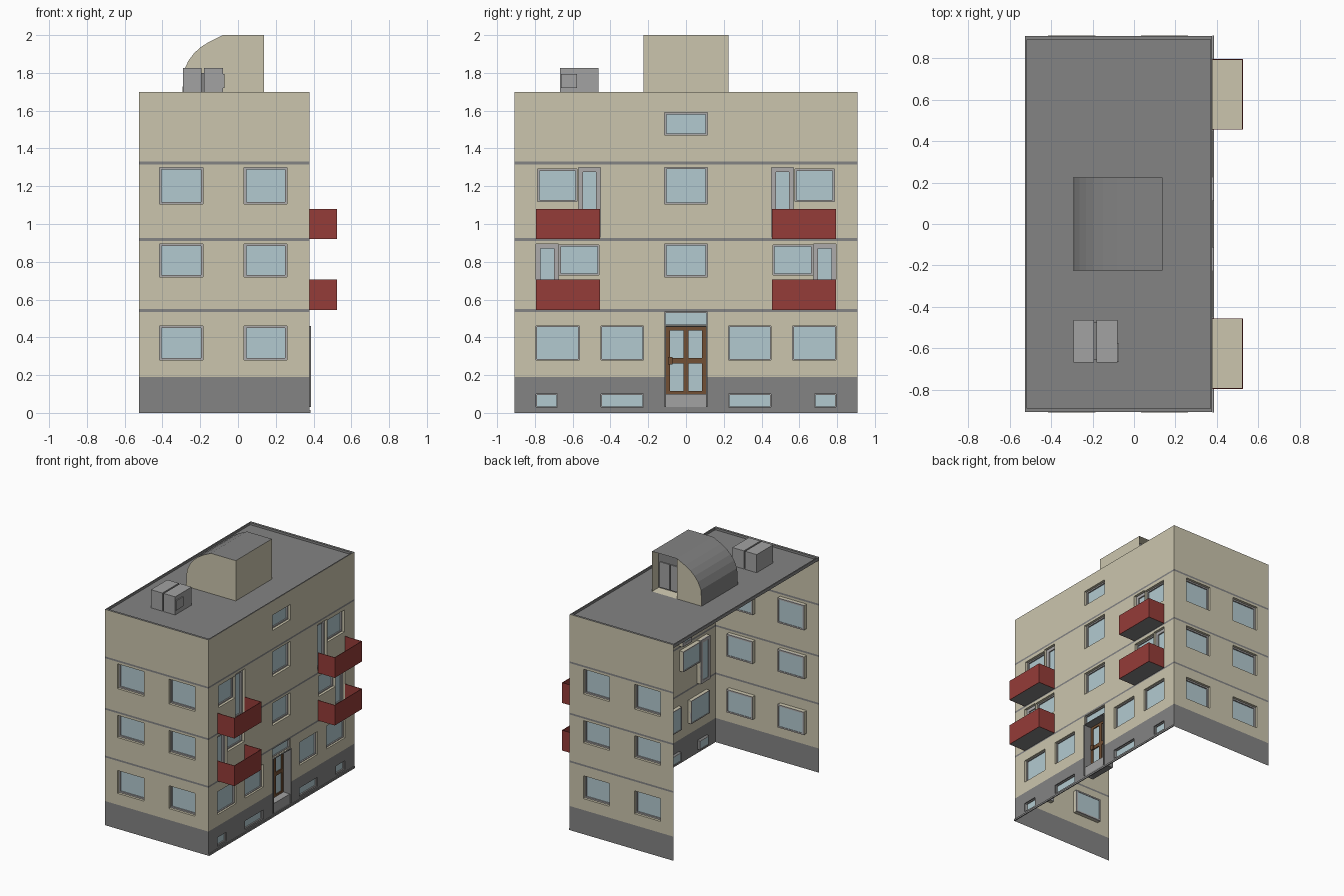
import bpy, bmesh
from math import pi
from mathutils import Matrix

if "Cube" in bpy.data.objects:
    bpy.data.objects.remove(bpy.data.objects["Cube"])

XB, XF, Y, ZT, ZR = -0.525, 0.378, 0.908, 1.70, 1.683


def material(name, r, g, b):
    m = bpy.data.materials.new(name)
    m.diffuse_color = (r, g, b, 1)
    m.use_nodes = True
    m.node_tree.nodes["Principled BSDF"].inputs["Base Color"].default_value = m.diffuse_color
    return m


BEIGE = material("beige_plaster", 0.60, 0.56, 0.42)
GREY = material("dark_grey", 0.23, 0.23, 0.23)
LIGHT = material("light_grey", 0.36, 0.36, 0.36)
FRAME = material("frame_grey", 0.42, 0.41, 0.41)
GLASS = material("pale_glass", 0.45, 0.59, 0.63)
RED = material("balcony_red", 0.30, 0.045, 0.04)
BROWN = material("brown_wood", 0.17, 0.08, 0.035)


def finish(name, bm, mats, matrix=Matrix()):
    me = bpy.data.meshes.new(name)
    bm.to_mesh(me)
    bm.free()
    for m in mats:
        me.materials.append(m)
    ob = bpy.data.objects.new(name, me)
    ob.matrix_world = matrix
    bpy.context.collection.objects.link(ob)
    return ob


def add_box(bm, x0, x1, y0, y1, z0, z1):
    mat = Matrix.Translation(((x0 + x1) / 2, (y0 + y1) / 2, (z0 + z1) / 2)) \
        @ Matrix.Diagonal((x1 - x0, y1 - y0, z1 - z0, 1))
    bmesh.ops.create_cube(bm, size=1, matrix=mat)


def boxes(name, mat, items, matrix=Matrix()):
    bm = bmesh.new()
    for b in items:
        add_box(bm, *b)
    return finish(name, bm, [mat], matrix)


def quad(bm, pts, mi=0):
    bm.faces.new([bm.verts.new(p) for p in pts]).material_index = mi


GREY_ZONES = [(0, 0.19), (0.535, 0.549), (0.911, 0.925), (1.316, 1.33)]


# Wall sheet in local space: x along wall, y depth inward, z up.
# Openings are (u0, u1, z0, z1, frame width, recess depth); frame 0 = no window
def wall(name, u0, u1, openings, matrix):
    us = sorted({u0, u1} | {v for o in openings for v in o[:2]})
    zs = sorted({ZT} | {v for g in GREY_ZONES for v in g} | {v for o in openings for v in o[2:4]})
    bm = bmesh.new()
    for a, b in zip(us, us[1:]):
        for c, d in zip(zs, zs[1:]):
            u, z = (a + b) / 2, (c + d) / 2
            if any(o[0] < u < o[1] and o[2] < z < o[3] for o in openings):
                continue
            grey = any(g[0] < z < g[1] for g in GREY_ZONES)
            quad(bm, [(a, 0, c), (b, 0, c), (b, 0, d), (a, 0, d)], int(grey))
    bmesh.ops.remove_doubles(bm, verts=bm.verts[:], dist=1e-5)
    bmesh.ops.dissolve_limit(bm, angle_limit=0.02, verts=bm.verts[:], edges=bm.edges[:],
                             delimit={'MATERIAL'})
    frames, glass = [], bmesh.new()
    for a, b, c, d, w, dep in openings:
        ring = [(a, c), (b, c), (b, d), (a, d)]
        grey = int(d < 0.19 or w == 0)
        for p, q in zip(ring, ring[1:] + ring[:1]):
            quad(bm, [(p[0], 0, p[1]), (q[0], 0, q[1]), (q[0], dep, q[1]), (p[0], dep, p[1])], grey)
        if w:
            y0, y1 = dep - 0.010, dep + 0.004
            frames += [(a, a + w, y0, y1, c, d), (b - w, b, y0, y1, c, d),
                       (a + w, b - w, y0, y1, c, c + w), (a + w, b - w, y0, y1, d - w, d)]
            quad(glass, [(a, dep, c), (b, dep, c), (b, dep, d), (a, dep, d)])
    finish(name, bm, [BEIGE, GREY], matrix)
    boxes(name + "_window_frames", FRAME, frames, matrix)
    finish(name + "_window_glass", glass, [GLASS], matrix)


# Side walls (identical, one turned round)
STOREYS = [(0.28, 0.46), (0.72, 0.895), (1.105, 1.30)]
side = [(a, b, c, d, 0.011, 0.03) for a, b in ((-0.415, -0.185), (0.033, 0.26)) for c, d in STOREYS]
wall("left_side_wall", XB, XF, side, Matrix.Translation((0, -Y, 0)))
wall("right_side_wall", -XF, -XB, [(-o[1], -o[0]) + o[2:] for o in side],
     Matrix.Translation((0, Y, 0)) @ Matrix.Rotation(pi, 4, 'Z'))

# Entrance wall: one half mirrored, plus the centre column
half = [(0.225, 0.45, 0.28, 0.46, 0.006, 0.025), (0.565, 0.795, 0.28, 0.46, 0.006, 0.025),
        (0.225, 0.45, 0.03, 0.10, 0.005, 0.02), (0.68, 0.795, 0.03, 0.10, 0.005, 0.02),
        (0.46, 0.672, 0.73, 0.89, 0.009, 0.03), (0.676, 0.795, 0.552, 0.895, 0.024, 0.03),
        (0.576, 0.785, 1.118, 1.29, 0.009, 0.03), (0.453, 0.568, 0.93, 1.30, 0.024, 0.03)]
front = half + [(-o[1], -o[0]) + o[2:] for o in half]
front += [(-0.113, 0.113, c, d, 0.010, 0.03) for c, d in STOREYS[1:] + [(1.47, 1.59)]]
front += [(-0.113, 0.113, 0.462, 0.534, 0.005, 0.02), (-0.113, 0.113, 0.03, 0.46, 0, 0.08)]
FRONT = Matrix.Translation((XF, 0, 0)) @ Matrix.Rotation(pi / 2, 4, 'Z')
wall("entrance_wall", -Y, Y, front, FRONT)
boxes("plinth_lip", GREY, [(-Y, Y, -0.007, 0, 0, 0.014)], FRONT)

# Entrance recess: jambs, lintel and step
boxes("door_surround", GREY, [(-0.113, -0.106, -0.008, 0.08, 0.03, 0.46),
                              (0.106, 0.113, -0.008, 0.08, 0.03, 0.46),
                              (-0.106, 0.106, -0.008, 0.08, 0.454, 0.46)], FRONT)
boxes("door_step", LIGHT, [(-0.106, 0.106, 0, 0.08, 0.03, 0.10)], FRONT)

# Double door with glazed panels
door = [(s * u - w, s * u + w, 0.056, 0.076, 0.10, 0.454)
        for s, u, w in ((-1, 0.096, 0.010), (1, 0.096, 0.010), (1, 0, 0.014))]
door += [(a, b, 0.056, 0.076, c, d) for a, b in ((-0.086, -0.014), (0.014, 0.086))
         for c, d in ((0.10, 0.116), (0.262, 0.29), (0.436, 0.454))]
boxes("entrance_door", BROWN, door, FRONT)
boxes("entrance_door_glass", GLASS, [(-0.09, 0.09, 0.064, 0.068, 0.11, 0.445)], FRONT)
boxes("door_handle", BROWN, [(-0.096, -0.072, 0.044, 0.056, 0.257, 0.295)], FRONT)

# Balconies
T, XO = 0.004, 0.525
for level, z0 in (("lower", 0.545), ("upper", 0.92)):
    for sname, y0, y1 in (("left", -0.795, -0.455), ("right", 0.455, 0.795)):
        n = f"{level}_{sname}_balcony"
        boxes(n + "_parapet", RED, [(XO - T, XO, y0, y1, z0, z0 + 0.16),
                                    (XF, XO - T, y0, y0 + T, z0, z0 + 0.16),
                                    (XF, XO - T, y1 - T, y1, z0, z0 + 0.16)])
        boxes(n + "_floor", BEIGE, [(XF, XO - T, y0 + T, y1 - T, z0 + 0.004, z0 + 0.008)])
        boxes(n + "_underside", GREY, [(XF, XO - T, y0 + T, y1 - T, z0, z0 + 0.004)])

# Flat roof with raised rim
e, w = 0.001, 0.018
x0, x1, yy = XB, XF - e, Y - e
boxes("roof_slab", GREY, [(x0, x1, -yy, yy, ZR - 0.008, ZR)])
boxes("roof_rim", GREY, [(x0, x0 + w / 2, -yy, yy, ZR, ZT), (x1 - w / 2, x1, -yy, yy, ZR, ZT),
                         (x0 + w / 2, x1 - w / 2, -yy, -yy + w, ZR, ZT),
                         (x0 + w / 2, x1 - w / 2, yy - w, yy, ZR, ZT)])

# Roof house: curved profile extruded along y, recessed door on the far end
profile = [(-0.295, ZR), (-0.08, ZR), (0.138, ZR), (0.138, 2.0), (-0.08, 2.0), (-0.15, 1.966),
           (-0.195, 1.938), (-0.232, 1.905), (-0.262, 1.865), (-0.288, 1.81)]
bm = bmesh.new()
near = [bm.verts.new((x, -0.225, z)) for x, z in profile]
far = [bm.verts.new((x, 0.225, z)) for x, z in profile]
bm.faces.new(near)
cap = bm.faces.new(far[::-1])
for i in range(len(profile)):
    j = (i + 1) % len(profile)
    bm.faces.new((near[i], far[i], far[j], near[j]))
bmesh.utils.face_split(cap, far[1], far[4])
bmesh.ops.recalc_face_normals(bm, faces=bm.faces[:])
for f in bm.faces:
    f.material_index = int(f.normal.z > 0.1 or f.normal.x < -0.5)
end = next(f for f in bm.faces if f.normal.y > 0.9 and f.calc_center_median().x > 0)
bmesh.ops.inset_individual(bm, faces=[end], thickness=0.012)
for v in end.verts:
    v.co.y -= 0.07
end.material_index = 1
finish("roof_house", bm, [BEIGE, GREY])
boxes("roof_house_door", LIGHT, [(-0.055, 0.02, 0.155, 0.163, 1.70, 1.90),
                                 (0.03, 0.115, 0.155, 0.163, 1.70, 1.90)])

# Ventilation units on the roof
boxes("vent_units", LIGHT, [(-0.292, -0.192, -0.668, -0.463, ZR, 1.826),
                            (-0.180, -0.080, -0.668, -0.463, ZR, 1.826)])
boxes("vent_link", GREY, [(-0.192, -0.180, -0.655, -0.476, ZR, 1.80)])
boxes("vent_outlet", LIGHT, [(-0.080, -0.072, -0.663, -0.577, 1.72, 1.795)])
